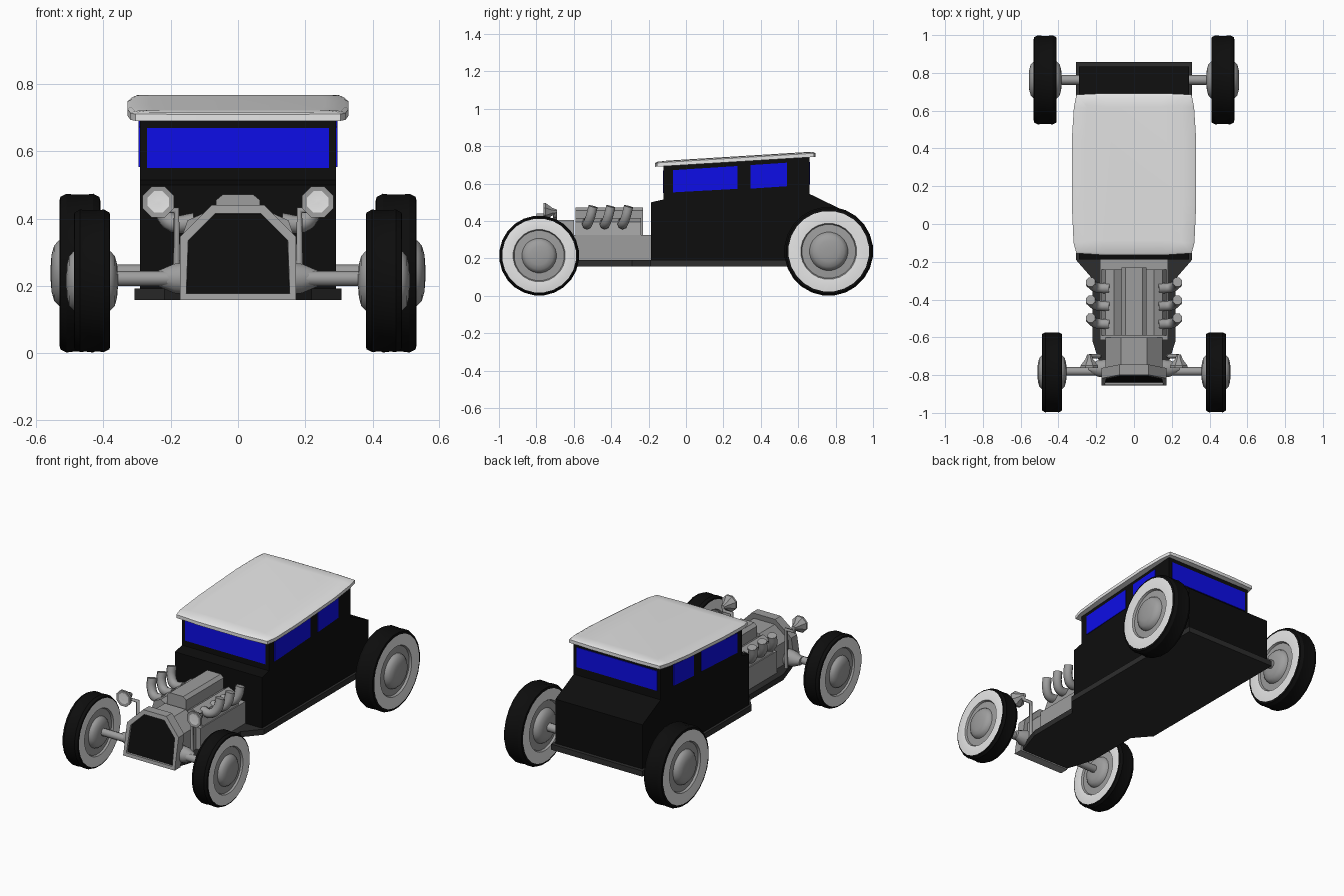
import bpy, bmesh, math
from mathutils import Vector

if "Cube" in bpy.data.objects:
    bpy.data.objects.remove(bpy.data.objects["Cube"])


def material(name, r, g, b):
    m = bpy.data.materials.new(name)
    m.diffuse_color = (r, g, b, 1)
    m.use_nodes = True
    m.node_tree.nodes["Principled BSDF"].inputs["Base Color"].default_value = m.diffuse_color
    return m


BLACK = material("black_paint", 0.004, 0.004, 0.004)
WHITE = material("white", 0.8, 0.8, 0.8)
METAL = material("grey_metal", 0.34, 0.34, 0.34)
FRAME = material("dark_frame", 0.026, 0.026, 0.026)
GLASS = material("blue_glass", 0.004, 0.004, 0.8)


def finish(bm, name, mats, smooth=False):
    bmesh.ops.recalc_face_normals(bm, faces=bm.faces[:])
    me = bpy.data.meshes.new(name)
    bm.to_mesh(me)
    bm.free()
    for m in mats:
        me.materials.append(m)
    ob = bpy.data.objects.new(name, me)
    bpy.context.collection.objects.link(ob)
    if smooth:
        bpy.ops.object.select_all(action='DESELECT')
        ob.select_set(True)
        bpy.context.view_layer.objects.active = ob
        bpy.ops.object.shade_smooth_by_angle(angle=math.radians(30))
    return ob


def at(axis, p, d):
    """Place a 2D profile point at depth d along an axis."""
    u, v = p
    return {'X': (d, u, v), 'Y': (u, d, v), 'Z': (u, v, d)}[axis]


def prism_bm(pts, axis, lo, hi):
    bm = bmesh.new()
    a = [bm.verts.new(at(axis, p, lo)) for p in pts]
    b = [bm.verts.new(at(axis, p, hi)) for p in pts]
    n = len(pts)
    cap = bm.faces.new(a)
    bm.faces.new(b)
    for i in range(n):
        bm.faces.new((a[i], a[(i + 1) % n], b[(i + 1) % n], b[i]))
    bmesh.ops.recalc_face_normals(bm, faces=bm.faces[:])
    return bm, cap


def prism(name, pts, axis, lo, hi, mat):
    return finish(prism_bm(pts, axis, lo, hi)[0], name, [mat])


def box(name, x, y, z, mat):
    return prism(name, [(x[0], y[0]), (x[1], y[0]), (x[1], y[1]), (x[0], y[1])], 'Z', z[0], z[1], mat)


def sym(half):
    """Complete a right-hand outline by mirroring it over zero."""
    return half + [(-u, v) for u, v in reversed(half)]


def lathe(name, axis, centre, profile, seg, mats):
    """Spin (offset, radius, material index) points about the x or y axis."""
    bm = bmesh.new()
    rings = []
    for a, r, _ in profile:
        ring = []
        for i in range(seg):
            t = 2 * math.pi * (i + 0.5) / seg
            c, s = r * math.cos(t), r * math.sin(t)
            off = (a, c, s) if axis == 'X' else (c, a, s)
            ring.append(bm.verts.new(Vector(centre) + Vector(off)))
        rings.append(ring)
    for k in range(len(rings) - 1):
        for i in range(seg):
            j = (i + 1) % seg
            f = bm.faces.new((rings[k][i], rings[k][j], rings[k + 1][j], rings[k + 1][i]))
            f.material_index = profile[k][2]
    bm.faces.new(rings[0]).material_index = profile[0][2]
    bm.faces.new(rings[-1]).material_index = profile[-1][2]
    return finish(bm, name, mats, True)


def tube(name, pts, radius, mat, smooth_path=False):
    cu = bpy.data.curves.new(name, 'CURVE')
    cu.dimensions = '3D'
    cu.bevel_depth = radius
    cu.bevel_resolution = 2
    cu.use_fill_caps = True
    if smooth_path:
        sp = cu.splines.new('BEZIER')
        sp.bezier_points.add(len(pts) - 1)
        for bp, p in zip(sp.bezier_points, pts):
            bp.co = p
            bp.handle_left_type = bp.handle_right_type = 'AUTO'
        sp.resolution_u = 4
    else:
        sp = cu.splines.new('POLY')
        sp.points.add(len(pts) - 1)
        for pp, p in zip(sp.points, pts):
            pp.co = (*p, 1)
    cu.materials.append(mat)
    ob = bpy.data.objects.new(name, cu)
    bpy.context.collection.objects.link(ob)


# Wheels: black tyre, white wall, metal rim and domed hub
def wheel(name, centre, tyre, half, wall, rim, dome, reach):
    side = [(0.02, tyre * 0.99, 0), (half * 0.65, tyre, 0), (half * 0.95, tyre * 0.96, 0),
            (half, wall, 1), (half * 0.95, rim, 2), (half * 0.75, rim * 0.96, 2),
            (half * 0.8, dome * 1.03, 2), (half * 1.02, dome * 0.98, 2),
            (reach * 0.88, dome * 0.83, 2), (reach * 0.97, dome * 0.55, 2), (reach, dome * 0.2, 2)]
    # on the mirrored half a face takes the material of its outer point's inner neighbour
    left = []
    for i in range(len(side) - 1, -1, -1):
        a, r, _ = side[i]
        left.append((-a, r, side[max(i - 1, 0)][2]))
    lathe(name, 'X', centre, left + side, 24, [BLACK, WHITE, METAL])


for s, label in ((1, "right"), (-1, "left")):
    wheel("rear_wheel_" + label, (s * 0.47, 0.763, 0.238), 0.238, 0.061, 0.216, 0.15, 0.1, 0.087)
    wheel("front_wheel_" + label, (s * 0.434, -0.785, 0.215), 0.214, 0.054, 0.198, 0.14, 0.09, 0.077)
tube("rear_axle", [(-0.43, 0.763, 0.238), (0.43, 0.763, 0.238)], 0.026, METAL)
tube("front_axle", [(-0.4, -0.78, 0.222), (0.4, -0.78, 0.222)], 0.023, METAL)

# Chassis plate, tapering in front of the cabin
prism("chassis", sym([(0.307, 0.857), (0.307, -0.19), (0.22, -0.29), (0.22, -0.62), (0.165, -0.79)]),
      'Z', 0.158, 0.192, FRAME)

# Body shell: cowl, cabin and sloped trunk from one side profile
prism("body", [(-0.187, 0.19), (-0.187, 0.5), (-0.12, 0.515), (-0.12, 0.7), (0.66, 0.75),
               (0.66, 0.545), (0.835, 0.46), (0.835, 0.19)], 'X', -0.292, 0.292, BLACK)

# Windows
for s, label in ((1, "right"), (-1, "left")):
    lo, hi = sorted((s * 0.29, s * 0.296))
    prism("front_side_window_" + label, [(-0.07, 0.553), (0.275, 0.572), (0.275, 0.694), (-0.07, 0.672)],
          'X', lo, hi, GLASS)
    prism("rear_side_window_" + label, [(0.345, 0.573), (0.54, 0.586), (0.54, 0.712), (0.345, 0.699)],
          'X', lo, hi, GLASS)
box("windscreen", (-0.27, 0.27), (-0.124, -0.118), (0.55, 0.67), GLASS)
box("rear_window", (-0.27, 0.27), (0.658, 0.664), (0.595, 0.715), GLASS)

# Roof: bowed outline, eased upper edge, tilted up to the rear
outline = sym([(0.15, -0.165), (0.305, -0.155), (0.32, -0.1), (0.329, 0.1), (0.329, 0.45),
               (0.318, 0.62), (0.305, 0.685), (0.15, 0.692)])
bm, _ = prism_bm(outline, 'Z', 0.0, 0.02)
top = [f for f in bm.faces if f.normal.z > 0.9]
bmesh.ops.inset_region(bm, faces=top, thickness=0.012, depth=0.006)
bmesh.ops.inset_region(bm, faces=top, thickness=0.06, depth=0.003)
for v in bm.verts:
    v.co.z += 0.69 + (v.co.y + 0.165) * 0.0615
finish(bm, "roof", [WHITE], True)

# Radiator: leaning metal shell with a recessed black grille
bm, front = prism_bm(sym([(0.173, 0.158), (0.173, 0.345), (0.078, 0.44)]), 'Y', -0.855, -0.8)
bmesh.ops.inset_region(bm, faces=[front], thickness=0.027, depth=0)
bmesh.ops.inset_region(bm, faces=[front], thickness=0.001, depth=-0.012)
front.material_index = 1
for v in bm.verts:
    v.co.y += (v.co.z - 0.158) * 0.2
finish(bm, "radiator", [METAL, BLACK])

# Nose cowling behind the radiator
prism("nose_cowling", sym([(0.15, 0.19), (0.15, 0.33), (0.07, 0.405)]), 'Y', -0.77, -0.6, METAL)

# Engine: block, cylinder heads and intake cover
box("engine_block", (-0.18, 0.18), (-0.615, -0.187), (0.19, 0.325), METAL)
prism("intake_cover", sym([(0.065, 0.32), (0.065, 0.455), (0.045, 0.472)]), 'Y', -0.59, -0.23, METAL)
for s, label in ((1, "right"), (-1, "left")):
    prism("cylinder_head_" + label, [(s * 0.065, 0.32), (s * 0.175, 0.32), (s * 0.15, 0.395), (s * 0.105, 0.415),
                                     (s * 0.065, 0.39)], 'Y', -0.59, -0.24, METAL)
    # Exhaust stacks sweeping outward and up
    for i, y in enumerate((-0.53, -0.435, -0.34)):
        tube(f"exhaust_{label}_{i}", [(s * 0.13, y, 0.39), (s * 0.19, y + 0.003, 0.385), (s * 0.222, y + 0.018, 0.42),
                                      (s * 0.23, y + 0.033, 0.478)], 0.027, METAL, True)
    # Axle mount
    lathe("axle_mount_" + label, 'X', (s * 0.15, -0.765, 0.222), [(0, 0.05, 0), (s * 0.04, 0.045, 0), (s * 0.09, 0.023, 0)],
          12, [METAL])
    # Headlight: flared cup, pale lens and bent post
    lathe("headlight_" + label, 'Y', (s * 0.237, -0.7, 0.45),
          [(0.01, 0.012, 0), (-0.015, 0.022, 0), (-0.05, 0.05, 0), (-0.062, 0.05, 0), (-0.06, 0.034, 1), (-0.061, 0.005, 1)],
          8, [METAL, WHITE])
    tube("headlight_post_" + label, [(s * 0.183, -0.7, 0.19), (s * 0.183, -0.7, 0.425), (s * 0.237, -0.7, 0.425),
                                     (s * 0.237, -0.7, 0.45)], 0.011, METAL)
